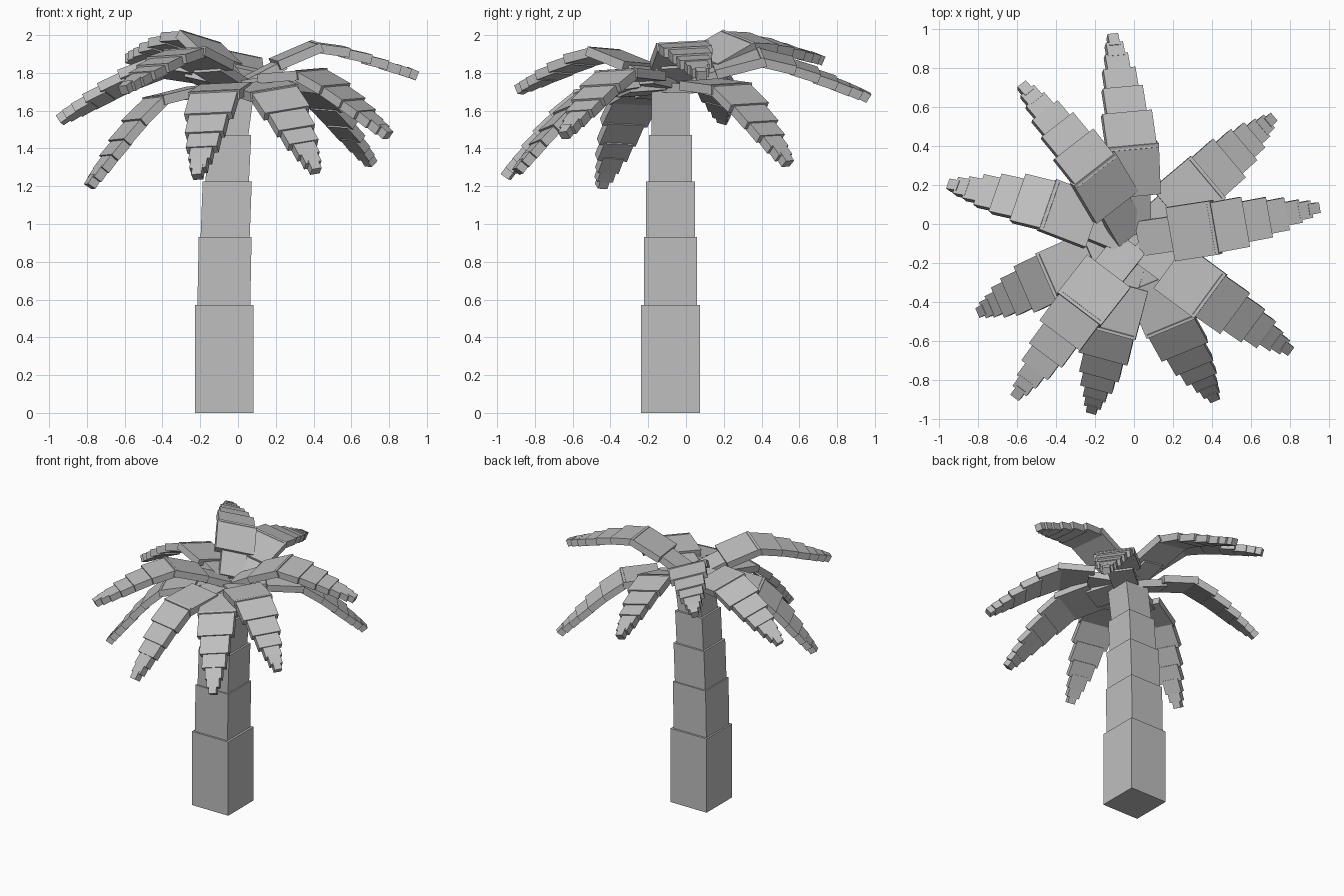
import bpy
import bmesh
import math
from mathutils import Matrix, Vector

cube = bpy.data.objects.get("Cube")
if cube:
    bpy.data.objects.remove(cube, do_unlink=True)

grey = bpy.data.materials.new("plain_grey")
grey.use_nodes = True
GREY = (0.52, 0.52, 0.52, 1.0)
grey.diffuse_color = GREY
grey.node_tree.nodes["Principled BSDF"].inputs["Base Color"].default_value = GREY


def finish(name, bm):
    """Turn a bmesh into a flat-shaded object."""
    bmesh.ops.recalc_face_normals(bm, faces=bm.faces)
    mesh = bpy.data.meshes.new(name)
    bm.to_mesh(mesh)
    bm.free()
    mesh.materials.append(grey)
    obj = bpy.data.objects.new(name, mesh)
    bpy.context.collection.objects.link(obj)
    return obj


def add_slab(bm, start, end, width, thick):
    """Box along a line in the local XZ plane."""
    run, rise = end[0] - start[0], end[1] - start[1]
    mid = Vector(((start[0] + end[0]) / 2, 0, (start[1] + end[1]) / 2))
    matrix = (Matrix.Translation(mid)
              @ Matrix.Rotation(-math.atan2(rise, run), 4, 'Y')
              @ Matrix.Diagonal((math.hypot(run, rise), width, thick, 1)))
    bmesh.ops.create_cube(bm, size=1, matrix=matrix)


# Trunk: stacked square blocks, narrowing and leaning (z0, z1, x0, x1, half width)
TRUNK = [
    (0.0, 0.57, -0.073, -0.073, 0.155),
    (0.57, 0.93, -0.075, -0.068, 0.14),
    (0.93, 1.225, -0.068, -0.057, 0.13),
    (1.225, 1.47, -0.057, -0.045, 0.115),
    (1.47, 1.74, -0.045, -0.01, 0.10),
]
for i, (z0, z1, x0, x1, half) in enumerate(TRUNK):
    bm = bmesh.new()
    bmesh.ops.create_cube(bm, size=2)
    for v in bm.verts:
        top = v.co.z > 0
        v.co = Vector((v.co.x * half + (x1 if top else x0),
                       v.co.y * half - 0.082,
                       z1 if top else z0))
    finish(f"trunk_block_{i + 1}", bm)

# Frond slabs along an arch: (start r, start h, end r, end h, width)
SLABS = [
    (0.03, 0.00, 0.24, 0.10, 0.18),
    (0.20, 0.10, 0.43, 0.19, 0.28),
    (0.40, 0.185, 0.58, 0.155, 0.26),
    (0.56, 0.15, 0.70, 0.115, 0.21),
    (0.68, 0.11, 0.79, 0.08, 0.17),
    (0.77, 0.08, 0.86, 0.05, 0.12),
    (0.85, 0.055, 0.915, 0.03, 0.09),
    (0.90, 0.04, 0.955, 0.015, 0.055),
]
HUB = Vector((0, -0.08, 1.74))
TIP_R, TIP_H = 0.955, 0.015

# Fronds: tip position and sideways roll in degrees
FRONDS = [
    ((0.945, 0.085, 1.785), 3),
    ((0.705, 0.54, 1.32), 3),
    ((-0.115, 0.965, 1.67), 12),
    ((-0.58, 0.71, 1.87), 14),
    ((-0.945, 0.195, 1.55), 14),
    ((-0.785, -0.45, 1.20), 3),
    ((-0.605, -0.885, 1.71), 3),
    ((-0.215, -0.955, 1.25), 3),
    ((0.415, -0.89, 1.28), 10),
    ((0.795, -0.645, 1.47), 3),
]
for i, (tip, roll) in enumerate(FRONDS):
    reach = Vector(tip) - HUB
    azimuth = math.atan2(reach.y, reach.x)
    pitch = math.atan2(reach.z, reach.xy.length) - math.atan2(TIP_H, TIP_R)
    stretch = reach.length / math.hypot(TIP_R, TIP_H)
    bm = bmesh.new()
    for r0, h0, r1, h1, width in SLABS:
        add_slab(bm, (r0, h0), (r1, h1), width, 0.05)
    bm.transform(Matrix.Translation(HUB)
                 @ Matrix.Rotation(azimuth, 4, 'Z')
                 @ Matrix.Rotation(-pitch, 4, 'Y')
                 @ Matrix.Rotation(math.radians(roll), 4, 'X')
                 @ Matrix.Diagonal((stretch, 1, 1, 1)))
    finish(f"frond_{i + 1}", bm)
